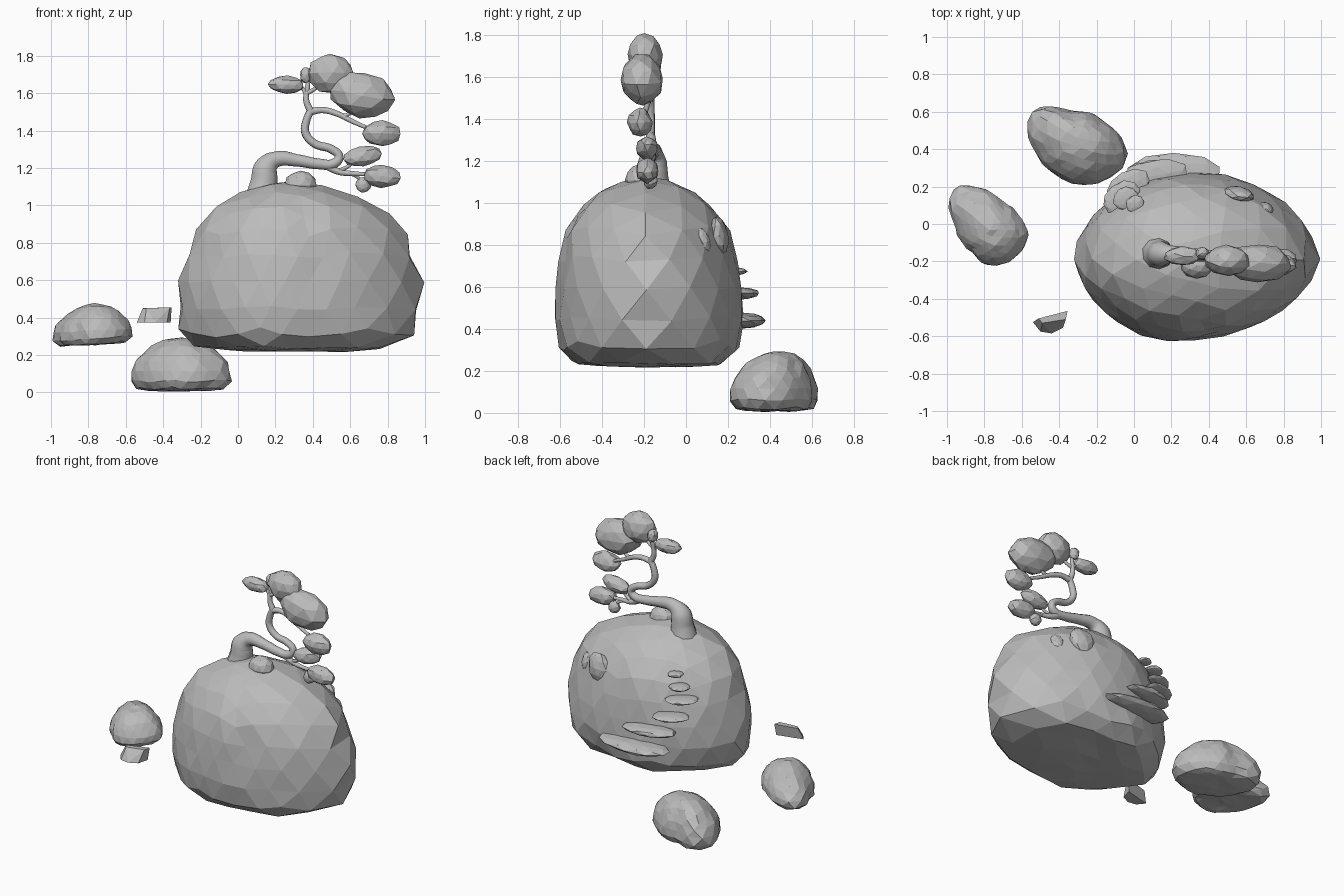
import bpy, bmesh, math, random
from mathutils import Vector, Matrix

random.seed(4)
mat = bpy.data.materials.new("plain grey")
mat.diffuse_color = (0.5, 0.5, 0.5, 1)


def finish(name, bm):
    bmesh.ops.recalc_face_normals(bm, faces=bm.faces)
    me = bpy.data.meshes.new(name)
    bm.to_mesh(me)
    bm.free()
    ob = bpy.data.objects.new(name, me)
    bpy.context.collection.objects.link(ob)
    me.materials.append(mat)
    return ob


def jitter(v, amt):
    v.co += Vector([random.uniform(-amt, amt) for _ in range(3)])


def lerp_table(t, table):
    """Linear lookup in a sorted list of (key, values...)."""
    for a, b in zip(table, table[1:]):
        if t <= b[0]:
            f = (t - a[0]) / max(b[0] - a[0], 1e-9)
            return [p + (q - p) * f for p, q in zip(a[1:], b[1:])]
    return list(table[-1][1:])


def rock(name, centre, apex, outline, profile, jit=0.008, tilt=0.0):
    """Faceted rock: plan outline scaled by a (scale, height) profile."""
    cx, cy = centre
    polar = sorted((math.atan2(y - cy, x - cx), math.hypot(x - cx, y - cy)) for x, y in outline)
    tau = 2 * math.pi
    polar = [(polar[-1][0] - tau, polar[-1][1])] + polar + [(polar[0][0] + tau, polar[0][1])]
    mean = sum(p[1] for p in polar) / len(polar)
    d, prof = 0, [(0, *profile[0])]
    for a, b in zip(profile, profile[1:]):
        d += math.hypot((b[0] - a[0]) * mean, b[1] - a[1])
        prof.append((d, *b))
    wide = max(profile)[1]
    bm = bmesh.new()
    bmesh.ops.create_icosphere(bm, subdivisions=3, radius=1)
    for v in bm.verts:
        el = math.asin(max(-1, min(1, v.co.z)))
        phi = math.atan2(v.co.y, v.co.x)
        s, z = lerp_table((el / math.pi + 0.5) * d, prof)
        r = lerp_table(phi, polar)[0] * s * 1.005
        k = (1 - s) if z > wide else 0
        x = cx + (apex[0] - cx) * k + r * math.cos(phi)
        y = cy + (apex[1] - cy) * k + r * math.sin(phi)
        v.co = (x, y, z + tilt * (x - cx))
        jitter(v, jit)
        v.co.z = max(v.co.z, 0)
    return finish(name, bm)


def blob(name, c, r, rot=(0, 0, 0), jit=0.08, sub=2):
    """Faceted ellipsoid, rotated about x, y, z (degrees)."""
    bm = bmesh.new()
    bmesh.ops.create_icosphere(bm, subdivisions=sub, radius=1)
    for v in bm.verts:
        jitter(v, jit)
    m = Matrix.Translation(c)
    for ang, ax in zip(rot, "XYZ"):
        m = m @ Matrix.Rotation(math.radians(ang), 4, ax)
    bmesh.ops.transform(bm, matrix=m @ Matrix.Diagonal((*r, 1)), verts=bm.verts)
    return finish(name, bm)


def limb(name, pts):
    """Smooth tapered tube through (x, y, z, radius) points."""
    cu = bpy.data.curves.new(name, 'CURVE')
    cu.dimensions = '3D'
    cu.bevel_depth = 1
    cu.bevel_resolution = 3
    cu.resolution_u = 6
    cu.use_fill_caps = True
    sp = cu.splines.new('BEZIER')
    sp.bezier_points.add(len(pts) - 1)
    for b, (x, y, z, r) in zip(sp.bezier_points, pts):
        b.co = (x, y, z)
        b.radius = r
        b.handle_left_type = b.handle_right_type = 'AUTO'
    tmp = bpy.data.objects.new(name + "_curve", cu)
    bpy.context.collection.objects.link(tmp)
    bpy.context.view_layer.update()
    me = bpy.data.meshes.new_from_object(tmp.evaluated_get(bpy.context.evaluated_depsgraph_get()))
    bpy.data.objects.remove(tmp)
    ob = bpy.data.objects.new(name, me)
    bpy.context.collection.objects.link(ob)
    me.materials.clear()
    me.materials.append(mat)
    for p in me.polygons:
        p.use_smooth = True


# Large boulder
rock("large_boulder", (0.25, -0.185), (0.27, -0.2),
     [(-0.33, -0.18), (-0.25, 0), (-0.1, 0.15), (0.1, 0.24), (0.35, 0.265), (0.6, 0.22),
      (0.85, 0.08), (0.97, -0.1), (1.0, -0.18), (0.95, -0.3), (0.85, -0.43), (0.65, -0.54),
      (0.4, -0.61), (0.18, -0.628), (0, -0.58), (-0.15, -0.48), (-0.28, -0.32)],
     [(0, 0.225), (0.6, 0.225), (0.87, 0.245), (0.97, 0.34), (1, 0.48), (0.97, 0.66),
      (0.86, 0.86), (0.66, 1.0), (0.35, 1.1), (0, 1.13)])

# Two smaller boulders
rock("left_boulder", (-0.76, -0.03), (-0.77, -0.03),
     [(-1.0, 0.1), (-0.98, 0.18), (-0.93, 0.215), (-0.85, 0.2), (-0.7, 0.12), (-0.6, 0.03),
      (-0.56, -0.05), (-0.6, -0.15), (-0.7, -0.22), (-0.77, -0.23), (-0.87, -0.15), (-0.96, 0)],
     [(0, 0.255), (0.8, 0.258), (0.95, 0.27), (1, 0.31), (0.92, 0.36), (0.7, 0.42),
      (0.4, 0.46), (0, 0.477)], 0.004, 0.06)
rock("back_boulder", (-0.3, 0.42), (-0.3, 0.46),
     [(-0.58, 0.5), (-0.56, 0.6), (-0.5, 0.635), (-0.35, 0.6), (-0.15, 0.54), (-0.06, 0.46),
      (-0.03, 0.38), (-0.06, 0.29), (-0.15, 0.235), (-0.32, 0.21), (-0.4, 0.25), (-0.52, 0.37)],
     [(0, 0.005), (0.8, 0.012), (0.95, 0.035), (1, 0.08), (0.91, 0.16), (0.66, 0.24),
      (0.35, 0.285), (0, 0.297)], 0.004)

# Floating stone chip
bm = bmesh.new()
for p in [(-0.54, -0.525, 0.375), (-0.5, -0.575, 0.375), (-0.44, -0.585, 0.375),
          (-0.38, -0.555, 0.375), (-0.36, -0.48, 0.375), (-0.51, -0.505, 0.45),
          (-0.355, -0.465, 0.455), (-0.365, -0.51, 0.455), (-0.49, -0.53, 0.45)]:
    bm.verts.new(p)
bmesh.ops.convex_hull(bm, input=bm.verts)
finish("stone_chip", bm)

# Climbing slab steps on the back: end points, height, half depth, half thickness
steps = [((-0.05, 0.25), (0.47, 0.28), 0.44, 0.115, 0.038),
         ((-0.08, 0.22), (0.28, 0.29), 0.57, 0.09, 0.03),
         ((-0.135, 0.15), (0.08, 0.26), 0.675, 0.08, 0.022),
         ((-0.155, 0.075), (0.02, 0.21), 0.78, 0.075, 0.02),
         ((-0.10, 0.095), (0.01, 0.18), 0.86, 0.06, 0.018),
         ((-0.04, 0.085), (0.05, 0.135), 0.925, 0.045, 0.016)]
for i, (p, q, z, d, t) in enumerate(steps):
    dx, dy = q[0] - p[0], q[1] - p[1]
    blob(f"step_{i + 1}", ((p[0] + q[0]) / 2, (p[1] + q[1]) / 2, z),
         (math.hypot(dx, dy) / 2, d, t), (0, 0, 0) if i == 0 else
         (0, 0, math.degrees(math.atan2(dy, dx))), 0.05)

# Small stones stuck to the boulder
blob("side_stone_large", (0.56, 0.16, 0.845), (0.085, 0.04, 0.1), (8, 0, -10))
blob("side_stone_small", (0.7, 0.08, 0.815), (0.045, 0.035, 0.07), (12, 0, -20))
blob("root_stone", (0.335, -0.22, 1.11), (0.088, 0.07, 0.075), jit=0.03)

# Twisted tree: trunk and branches
limb("trunk", [(0.13, -0.16, 1.05, 0.092), (0.14, -0.16, 1.13, 0.075), (0.15, -0.16, 1.2, 0.068),
               (0.2, -0.16, 1.245, 0.045), (0.32, -0.165, 1.24, 0.034), (0.43, -0.17, 1.222, 0.03),
               (0.515, -0.17, 1.225, 0.027), (0.54, -0.165, 1.26, 0.024),
               (0.5, -0.165, 1.3, 0.023), (0.41, -0.17, 1.33, 0.022), (0.36, -0.17, 1.39, 0.022),
               (0.365, -0.17, 1.45, 0.021), (0.39, -0.17, 1.51, 0.02)])
limb("upper_right_branch", [(0.385, -0.17, 1.5, 0.02), (0.45, -0.17, 1.51, 0.018),
                            (0.53, -0.18, 1.49, 0.016), (0.61, -0.19, 1.45, 0.013),
                            (0.7, -0.2, 1.41, 0.01)])
limb("upper_left_branch", [(0.39, -0.17, 1.5, 0.02), (0.365, -0.17, 1.56, 0.017),
                           (0.37, -0.165, 1.62, 0.014), (0.38, -0.16, 1.69, 0.01)])
limb("left_twig", [(0.365, -0.17, 1.59, 0.012), (0.34, -0.17, 1.63, 0.01), (0.28, -0.17, 1.645, 0.008)])
limb("top_twig", [(0.37, -0.17, 1.6, 0.012), (0.42, -0.18, 1.63, 0.01), (0.47, -0.19, 1.69, 0.008)])
limb("crown_twig", [(0.56, -0.185, 1.475, 0.012), (0.61, -0.19, 1.5, 0.01), (0.65, -0.2, 1.56, 0.008)])
limb("lower_branch", [(0.46, -0.17, 1.22, 0.024), (0.54, -0.17, 1.18, 0.018),
                      (0.62, -0.18, 1.17, 0.013), (0.72, -0.18, 1.165, 0.01)])
limb("middle_twig", [(0.54, -0.17, 1.185, 0.012), (0.59, -0.18, 1.21, 0.01), (0.64, -0.185, 1.26, 0.008)])
limb("hanging_twig", [(0.6, -0.18, 1.17, 0.01), (0.64, -0.17, 1.15, 0.009), (0.67, -0.17, 1.11, 0.007)])

# Foliage clumps: centre, half sizes, tilt about y
leaves = [((0.665, -0.21, 1.59), (0.175, 0.105, 0.122), 8),
          ((0.5, -0.195, 1.705), (0.122, 0.085, 0.105), 0),
          ((0.26, -0.17, 1.645), (0.1, 0.05, 0.047), 0),
          ((0.365, -0.155, 1.695), (0.036, 0.034, 0.045), 0),
          ((0.765, -0.22, 1.385), (0.102, 0.06, 0.068), 0),
          ((0.665, -0.185, 1.262), (0.105, 0.052, 0.053), -10),
          ((0.77, -0.185, 1.155), (0.102, 0.055, 0.06), 5),
          ((0.67, -0.17, 1.11), (0.042, 0.035, 0.042), 25)]
for i, (c, r, tilt) in enumerate(leaves):
    blob(f"foliage_{i + 1}", c, r, (0, tilt, 0), 0.07)
